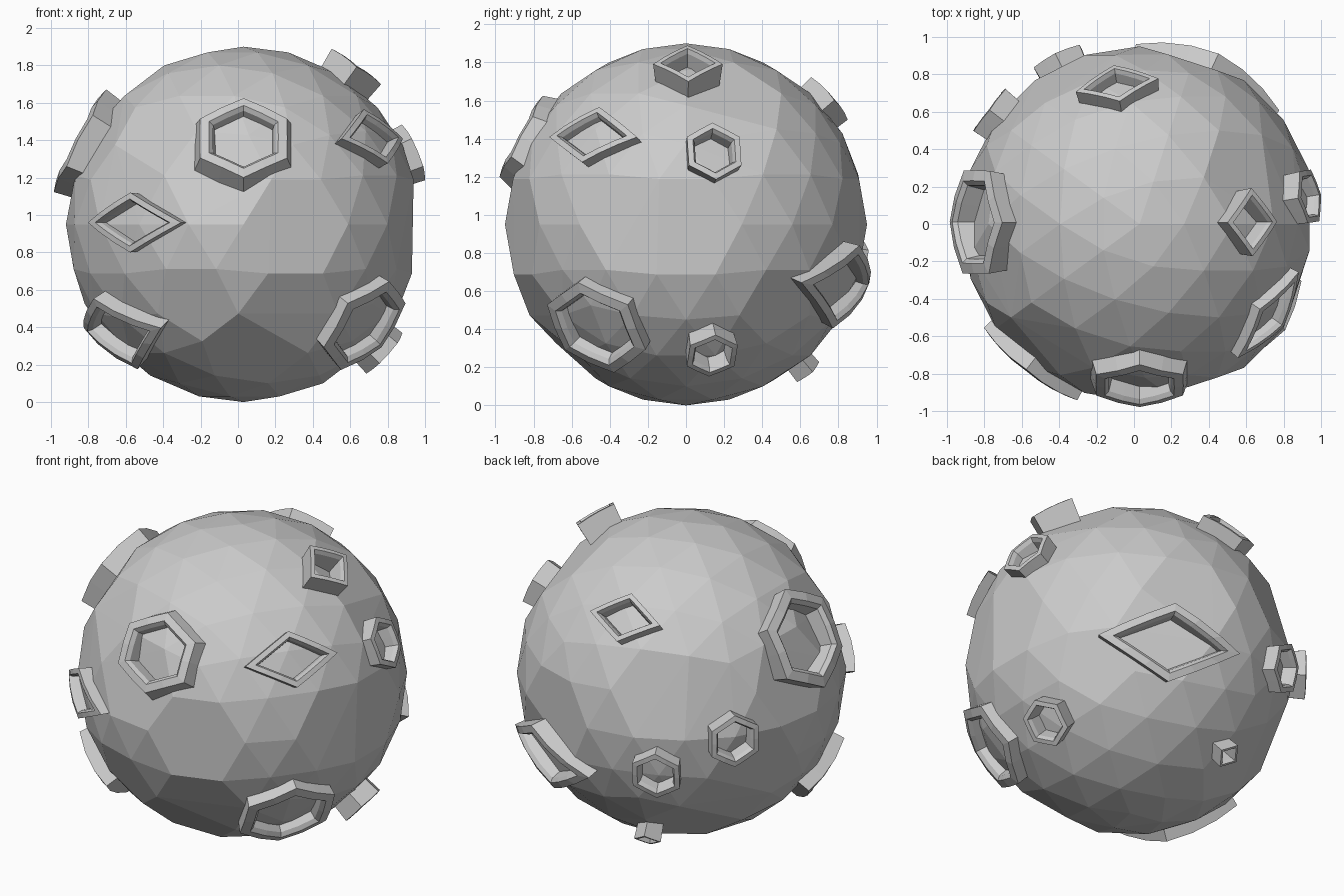
import bpy, bmesh, random
from math import sin, cos, pi
from mathutils import Vector

if "Cube" in bpy.data.objects:
    bpy.data.objects.remove(bpy.data.objects["Cube"])

random.seed(4)
R = 0.95
CENTRE = Vector((0.03, 0.0, R))


def finish(bm, name):
    bmesh.ops.recalc_face_normals(bm, faces=bm.faces)
    mesh = bpy.data.meshes.new(name)
    bm.to_mesh(mesh)
    bm.free()
    ob = bpy.data.objects.new(name, mesh)
    ob.location = CENTRE
    bpy.context.collection.objects.link(ob)
    return ob


# Irregular faceted rock: lightly thinned icosphere wrapped in its convex hull
bm = bmesh.new()
bmesh.ops.create_icosphere(bm, subdivisions=3, radius=R)
drop = [v for v in bm.verts if abs(v.co.z) < 0.85 * R
        and (random.random() < 0.13 or v.co.x > 0.975 * R)]
bmesh.ops.delete(bm, geom=drop, context='VERTS')
bmesh.ops.delete(bm, geom=bm.edges[:], context='EDGES_FACES')
bmesh.ops.convex_hull(bm, input=bm.verts[:])
finish(bm, "rock_body")


# Raised crater rim: polygon ring that follows the curve of the rock
def crater_rim(name, direction, sides, half_w, half_h, top, base=1.04):
    n = Vector(direction).normalized()
    right = Vector((0, 0, 1)).cross(n).normalized()
    up = n.cross(right)
    outline = []
    steps = 3 if sides == 4 else 2
    corners = [Vector((half_w * sin(2 * pi * i / sides), half_h * cos(2 * pi * i / sides)))
               for i in range(sides)]
    for i, c in enumerate(corners):
        for s in range(steps):
            outline.append(c.lerp(corners[(i + 1) % sides], s / steps))
    # (outline scale, distance from the rock's centre)
    profile = [(base, 0.90), (0.98, top), (0.77, top), (0.70, top - 0.025), (0.68, 0.90)]
    bm = bmesh.new()
    rings = []
    for scale, dist in profile:
        rings.append([bm.verts.new((n + right * p.x * scale + up * p.y * scale).normalized() * dist)
                      for p in outline])
    count = len(outline)
    for k, ring in enumerate(rings):
        nxt = rings[(k + 1) % len(rings)]
        for i in range(count):
            j = (i + 1) % count
            bm.faces.new((ring[i], ring[j], nxt[j], nxt[i]))
    finish(bm, name)


# direction, sides, half width, half height, rim distance, optional base flare
craters = [
    ((0.0, -0.86, 0.46), 6, 0.28, 0.25, 1.01, 1.3),
    ((-0.60, -0.77, 0.01), 4, 0.34, 0.165, 1.00),
    ((0.72, -0.51, 0.48), 4, 0.30, 0.17, 1.00),
    ((-0.69, -0.42, -0.59), 4, 0.43, 0.24, 1.02),
    ((-0.88, 0.01, 0.45), 6, 0.33, 0.32, 1.03),
    ((0.66, -0.48, -0.55), 6, 0.32, 0.30, 1.01),
    ((0.71, 0.13, -0.65), 6, 0.145, 0.145, 1.04),
    ((0.60, 0.01, 0.84), 4, 0.18, 0.16, 1.05),
    ((0.92, 0.15, 0.39), 6, 0.165, 0.165, 1.01),
    ((0.38, 0.82, -0.32), 4, 0.47, 0.24, 1.01),
    ((-0.20, 0.62, -0.75), 4, 0.08, 0.08, 1.03),
    ((-0.79, 0.60, 0.0), 6, 0.165, 0.165, 1.02),
    ((-0.43, 0.87, -0.21), 6, 0.16, 0.16, 1.02),
    ((-0.12, 0.74, 0.65), 4, 0.23, 0.15, 1.02),
]
for i, c in enumerate(craters):
    crater_rim("crater_rim_%02d" % (i + 1), *c)
